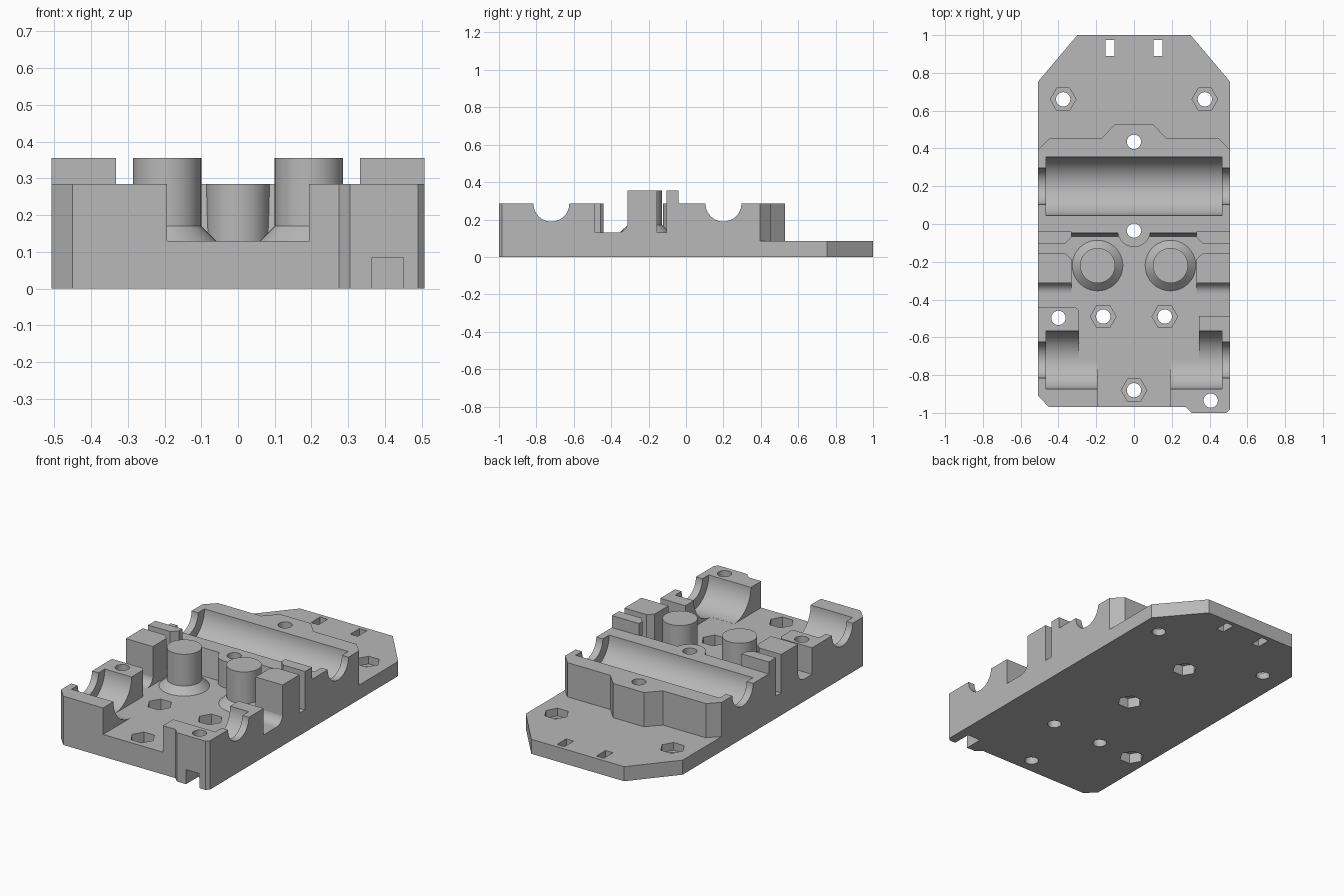
import bpy, bmesh
from math import cos, sin, pi, radians

old = bpy.data.objects.get("Cube")
if old:
    bpy.data.objects.remove(old, do_unlink=True)

grey = bpy.data.materials.new("plain grey")
grey.use_nodes = True
grey.diffuse_color = (0.48, 0.48, 0.48, 1)
grey.node_tree.nodes["Principled BSDF"].inputs["Base Color"].default_value = grey.diffuse_color


def arc(cx, cy, r, a0=0, a1=360, n=32):
    """Points along an arc, both ends included."""
    return [(cx + r * cos(radians(a0 + (a1 - a0) * i / n)),
             cy + r * sin(radians(a0 + (a1 - a0) * i / n))) for i in range(n + 1)]


def ngon(cx, cy, r, n=32):
    return arc(cx, cy, r, n=n)[:-1]


def prism(name, pts, lo, hi, axis="z"):
    """Extrude an outline along z (points are x, y) or along x (points are y, z)."""
    place = (lambda p, t: (p[0], p[1], t)) if axis == "z" else (lambda p, t: (t, p[0], p[1]))
    bm = bmesh.new()
    low = [bm.verts.new(place(p, lo)) for p in pts]
    high = [bm.verts.new(place(p, hi)) for p in pts]
    bm.faces.new(low)
    bm.faces.new(high)
    for i in range(len(pts)):
        j = (i + 1) % len(pts)
        bm.faces.new((low[i], low[j], high[j], high[i]))
    bmesh.ops.recalc_face_normals(bm, faces=bm.faces)
    return finish(name, bm)


def finish(name, bm):
    mesh = bpy.data.meshes.new(name)
    bm.to_mesh(mesh)
    bm.free()
    mesh.materials.append(grey)
    ob = bpy.data.objects.new(name, mesh)
    bpy.context.collection.objects.link(ob)
    return ob


def box(x0, x1, y0, y1):
    return [(x0, y0), (x1, y0), (x1, y1), (x0, y1)]


def mirror_x(pts):
    return [(-x, y) for x, y in pts]


FLOOR, RIM, TOP, PLATE = 0.13, 0.285, 0.355, 0.085

# Main body: full outline, everything else is cut from it
body = prism("carriage_body", [
    (-0.507, -0.91), (-0.45, -0.97), (0.275, -0.97), (0.305, -1), (0.49, -1),
    (0.507, -0.983), (0.507, 0.755), (0.3, 1), (-0.3, 1), (-0.507, 0.755)], 0, RIM)


def cut(pts, lo, hi, axis="z"):
    tool = prism("cutter", pts, lo, hi, axis)
    tool.hide_render = True
    mod = body.modifiers.new("cut", "BOOLEAN")
    mod.operation, mod.solver, mod.object = "DIFFERENCE", "EXACT", tool
    bpy.context.view_layer.objects.active = body
    bpy.ops.object.modifier_apply(modifier=mod.name)
    bpy.data.objects.remove(tool, do_unlink=True)


# Thin rear plate behind the rear bearing block
back_edge = [(0.65, 0.25), (0.447, 0.455), (0.17, 0.455), (0.1, 0.53)]
cut(back_edge + mirror_x(back_edge)[::-1] + [(-0.65, 1.2), (0.65, 1.2)], PLATE, 0.5)

# Sunken floor between the front lugs and the rear block, leaving a round boss
cut([(-0.65, -0.048), (-0.65, -0.44), (-0.31, -0.44), (-0.292, -0.458), (-0.292, -0.72),
     (-0.193, -0.72), (-0.193, -1.2), (0.193, -1.2), (0.193, -0.72), (0.345, -0.72),
     (0.345, -0.487), (0.65, -0.487), (0.65, -0.048)]
    + arc(0, -0.035, 0.087, -8.6, -171.4, 20), FLOOR, 0.5)

# Bearing channels with narrower rod openings at the sides
for y in (-0.72, 0.2):
    cut(ngon(y, RIM, 0.1545, 64), -0.465, 0.465, "x")
    cut(ngon(y, RIM, 0.096, 48), -0.65, 0.65, "x")

# Bolt holes, with hex nut pockets above or below
hex_on_top = [(-0.375, 0.66), (0.375, 0.66), (-0.163, -0.49), (0.163, -0.49), (0, -0.88)]
hex_below = [(0, 0.435), (0, -0.035), (-0.4, -0.497)]
for x, y in hex_on_top + hex_below + [(0.406, -0.935)]:
    cut(ngon(x, y, 0.038, 24), -0.1, 0.5)
for x, y in hex_on_top:
    cut(ngon(x, y, 0.068, 6), 0.04 if y > 0 else 0.06, RIM - 0.01)
for x, y in hex_below:
    cut(ngon(x, y, 0.068, 6), -0.1, 0.06)

# Front nut slot and rear strap slots
cut(box(0.364, 0.45, -1.2, -0.89), -0.1, PLATE)
for x in (-0.127, 0.127):
    cut(box(x - 0.024, x + 0.024, 0.89, 0.975), -0.1, 0.5)

# Mirrored posts and stops on the floor
for side, s in (("left", 1), ("right", -1)):
    # Round post with a flared foot
    bm = bmesh.new()
    rings = []
    for r, z in ((0.134, 0.12), (0.134, FLOOR), (0.093, 0.17), (0.093, TOP)):
        rings.append([bm.verts.new((x, y, z)) for x, y in ngon(s * 0.193, -0.22, r, 40)])
    bm.faces.new(rings[0])
    bm.faces.new(rings[-1])
    for a, b in zip(rings, rings[1:]):
        for i in range(40):
            j = (i + 1) % 40
            bm.faces.new((a[i], a[j], b[j], b[i]))
    bmesh.ops.recalc_face_normals(bm, faces=bm.faces)
    finish(side + "_post", bm)

    # Square stop with a chamfered corner and a curved foot
    stop = [(0.507, -0.312), (0.507, -0.155), (0.365, -0.155), (0.332, -0.185), (0.332, -0.312)]
    wall = [(0.507, -0.04), (0.507, -0.105), (0.365, -0.105), (0.332, -0.072), (0.332, -0.04)]
    if s < 0:
        stop, wall = mirror_x(stop), mirror_x(wall)
    prism(side + "_stop", stop, 0.12, TOP)
    prism(side + "_thin_stop", wall, 0.12, TOP)
    foot = arc(-0.367, 0.186, 0.056, -90, 0, 10) + [(-0.30, 0.186), (-0.30, 0.12), (-0.367, 0.12)]
    prism(side + "_stop_foot", foot, s * 0.332, s * 0.507, "x")

    # Sloped front face of the rear block
    prism(side + "_block_slope", [(-0.04, 0.12), (-0.068, 0.12), (-0.048, RIM), (-0.04, RIM - 0.001)],
          s * 0.075, s * 0.335, "x")

# Smooth the round surfaces, keep the edges sharp
bpy.ops.object.select_all(action="DESELECT")
for ob in bpy.context.collection.objects:
    if ob.type == "MESH" and grey.name in ob.data.materials:
        ob.select_set(True)
        bpy.context.view_layer.objects.active = ob
bpy.ops.object.shade_smooth_by_angle(angle=radians(30))
